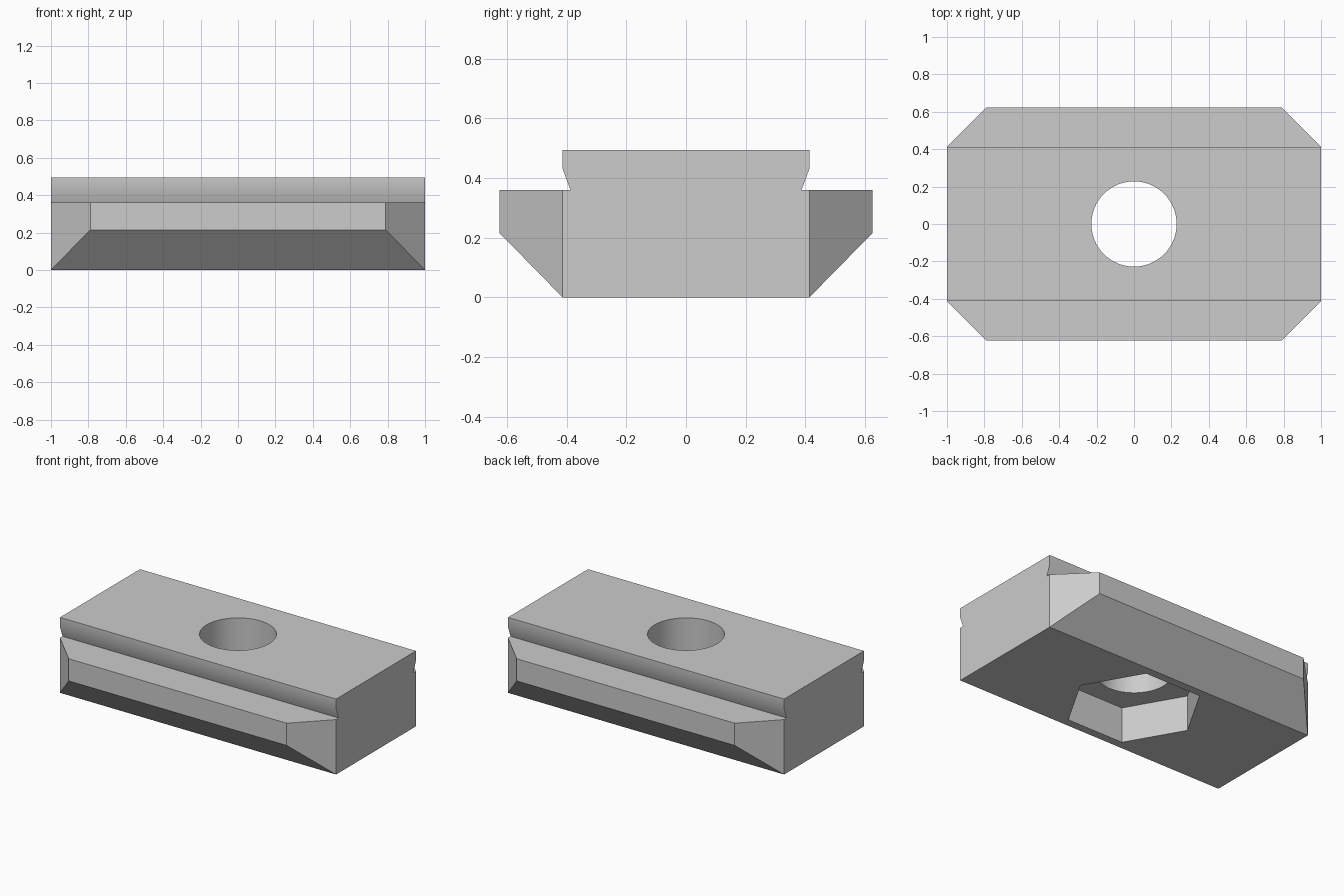
import bpy, bmesh, math
from mathutils import Vector

if "Cube" in bpy.data.objects:
    bpy.data.objects.remove(bpy.data.objects["Cube"], do_unlink=True)

# Plain grey metal
grey = bpy.data.materials.new("light_grey_metal")
grey.use_nodes = True
colour = (0.604, 0.604, 0.604, 1)
grey.diffuse_color = colour
grey.node_tree.nodes["Principled BSDF"].inputs["Base Color"].default_value = colour

# Nut cross-section: sloped base, flange, undercut neck and top
half = [(0.413, 0), (0.624, 0.215), (0.624, 0.36), (0.387, 0.36), (0.413, 0.43), (0.413, 0.494)]
outline = half + [(-y, z) for y, z in reversed(half)]
bm = bmesh.new()
section = bm.faces.new([bm.verts.new((-1, y, z)) for y, z in outline])
ext = bmesh.ops.extrude_face_region(bm, geom=[section], use_keep_orig=True)
bmesh.ops.translate(bm, vec=(2, 0, 0), verts=[v for v in ext["geom"] if isinstance(v, bmesh.types.BMVert)])

# Vertical chamfers on the four flange corners
for sx in (-1, 1):
    for sy in (-1, 1):
        cut = bmesh.ops.bisect_plane(
            bm, geom=bm.verts[:] + bm.edges[:] + bm.faces[:], dist=1e-5,
            plane_co=Vector((sx, sy * 0.4135, 0)), plane_no=Vector((sx, sy, 0)), clear_outer=True)
        rim = [e for e in bm.edges if e.is_boundary]
        bmesh.ops.holes_fill(bm, edges=rim, sides=0)
bmesh.ops.recalc_face_normals(bm, faces=bm.faces[:])
mesh = bpy.data.meshes.new("slot_nut")
bm.to_mesh(mesh)
bm.free()
nut = bpy.data.objects.new("slot_nut", mesh)
bpy.context.collection.objects.link(nut)
mesh.materials.append(grey)


def bore(name, sides, radius, bottom, top):
    """Cut a straight upright pocket through the nut."""
    bpy.ops.mesh.primitive_cylinder_add(vertices=sides, radius=radius, depth=top - bottom,
                                        location=(0, 0, (top + bottom) / 2),
                                        rotation=(0, 0, math.pi / 2))
    cutter = bpy.context.object
    cutter.name = name
    cutter.data.materials.append(grey)
    mod = nut.modifiers.new(name, "BOOLEAN")
    mod.operation = "DIFFERENCE"
    mod.solver = "EXACT"
    mod.object = cutter
    bpy.context.view_layer.objects.active = nut
    bpy.ops.object.modifier_apply(modifier=name)
    bpy.data.objects.remove(cutter, do_unlink=True)


# Round bolt hole and hexagonal pocket below
bore("bolt_hole", 64, 0.228, -0.1, 0.6)
bore("hex_pocket", 6, 0.414, -0.1, 0.235)

# Smooth bore and neck, crisp edges elsewhere
bpy.ops.object.select_all(action="DESELECT")
nut.select_set(True)
bpy.context.view_layer.objects.active = nut
bpy.ops.object.shade_smooth_by_angle(angle=math.radians(30))
